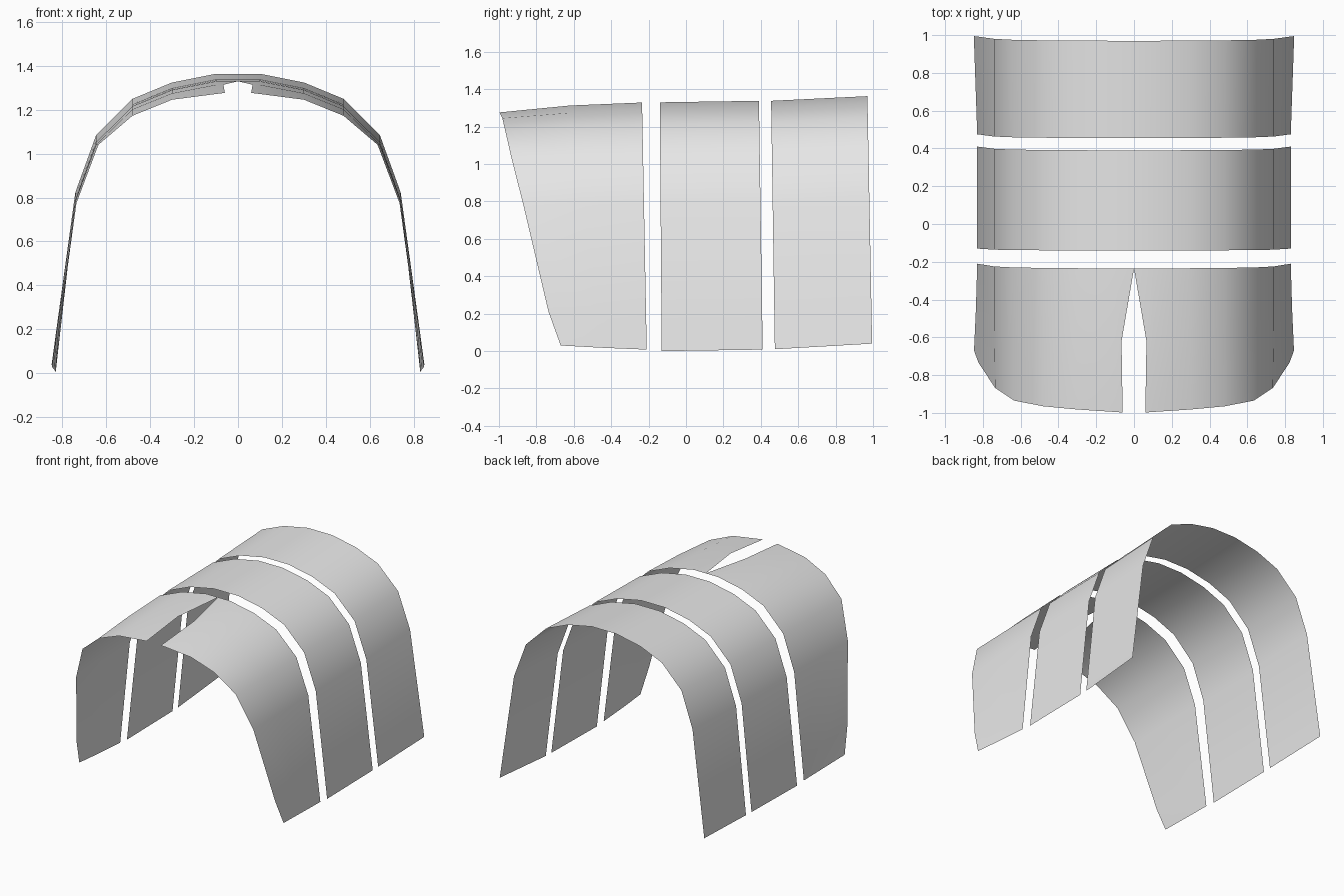
import bpy, bmesh

cube = bpy.data.objects.get("Cube")
if cube:
    bpy.data.objects.remove(cube)

metal = bpy.data.materials.new("light grey")
metal.use_nodes = True
GREY = (0.8, 0.8, 0.8, 1)
metal.diffuse_color = GREY
metal.node_tree.nodes["Principled BSDF"].inputs["Base Color"].default_value = GREY

# Right half of the arch section, crown to foot (x, z)
ARCH = [(0, 1.335), (.1, 1.335), (.3, 1.295), (.48, 1.22), (.645, 1.055),
        (.74, .79), (.812, .16), (.83, 0)]


def hoop(y_top, y_foot, lift=0, foot_lift=0, flare=0):
    """One arch row, leaning from y_top at the crown to y_foot at the foot."""
    row = []
    for x, z in ARCH:
        t = 1 - z / ARCH[0][1]
        row.append((x + flare * max(0, t - .4) / .6,
                    y_top + (y_foot - y_top) * t,
                    z + lift + (foot_lift - lift) * t))
    return row


def sheet(name, rows):
    """Bridge rows into half a sheet, front to back, and mirror it across x."""
    bm = bmesh.new()
    grid = [[bm.verts.new(p) for p in row] for row in rows]
    for a, b in zip(grid, grid[1:]):
        for i in range(len(a) - 1):
            bm.faces.new((a[i], a[i + 1], b[i + 1], b[i]))
    mesh = bpy.data.meshes.new(name)
    bm.to_mesh(mesh)
    bm.free()
    mesh.materials.append(metal)
    mesh.shade_smooth()
    obj = bpy.data.objects.new(name, mesh)
    bpy.context.collection.objects.link(obj)
    mirror = obj.modifiers.new("mirror", "MIRROR")
    mirror.merge_threshold = .001
    return obj


# Rear and middle hoops
sheet("rear_panel", [hoop(.455, .475, .003, .01),
                     hoop(.97, .995, .028, .04, .018)])
sheet("middle_panel", [hoop(-.14, -.13, -.005, 0),
                       hoop(.39, .41, .003, .008)])

# Front panel: raked leading edge and a slit along the crown
back = hoop(-.235, -.21, -.006, .008)
middle = hoop(-.62, -.45, -.022, .018, .007)
middle[0] = (.066, -.62, 1.313)
lead = [(.06, -.998, 1.276), (.1, -.995, 1.271), (.3, -.982, 1.245),
        (.48, -.965, 1.172), (.635, -.935, 1.04), (.735, -.868, .775),
        (.823, -.735, .21), (.847, -.67, .03)]
sheet("front_panel", [lead, middle, back])
